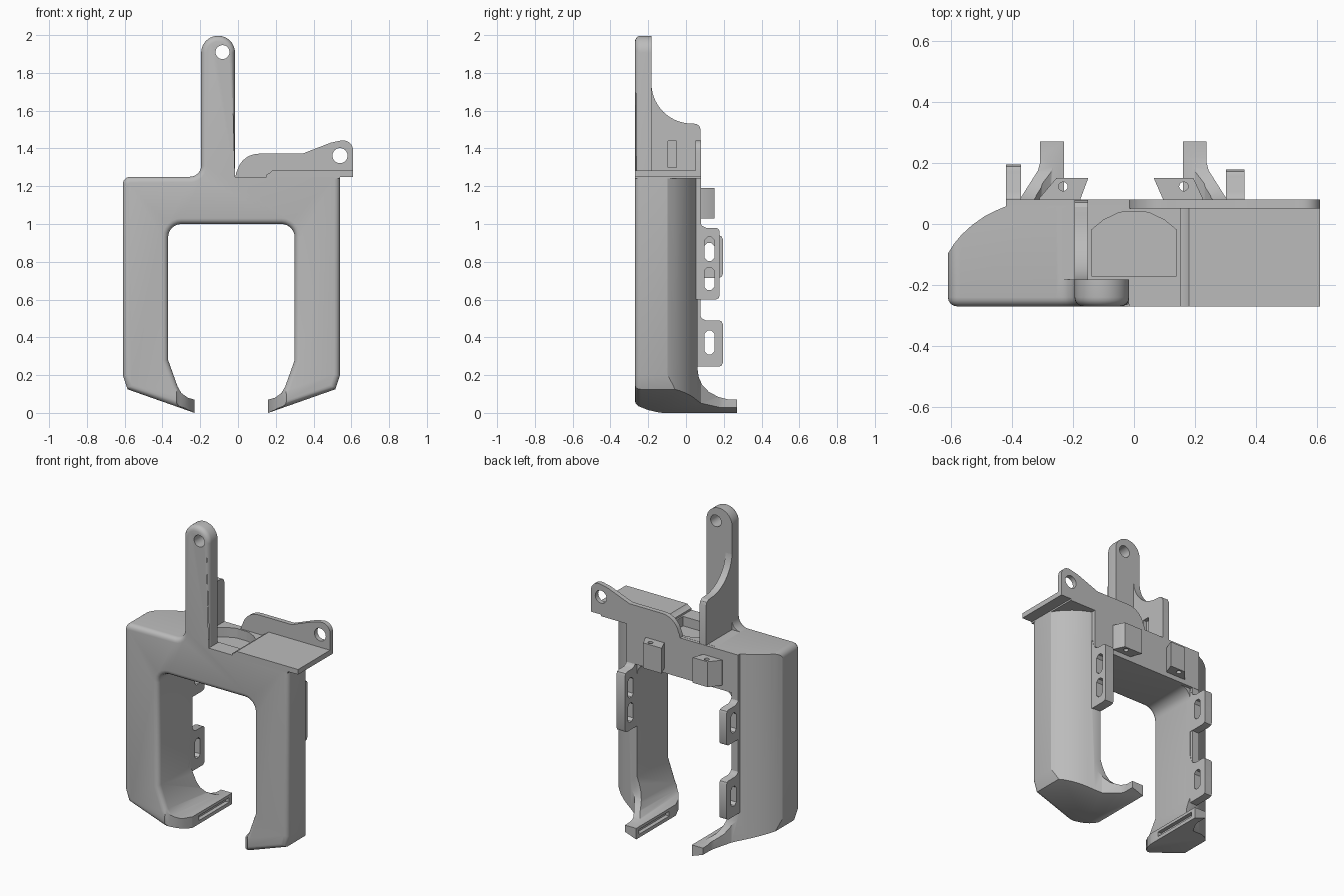
import bpy, bmesh, math

if "Cube" in bpy.data.objects:
    bpy.data.objects.remove(bpy.data.objects["Cube"])

grey = bpy.data.materials.new("plain grey")
grey.diffuse_color = (0.5, 0.5, 0.5, 1)
grey.use_nodes = True
grey.node_tree.nodes["Principled BSDF"].inputs["Base Color"].default_value = grey.diffuse_color
CX = -0.035                                   # symmetry line of the two legs


def flip(x):
    return 2 * CX - x


def arc(cx, cy, r, a0, a1, n=8):
    return [(cx + r * math.cos(math.radians(a0 + (a1 - a0) * i / n)),
             cy + r * math.sin(math.radians(a0 + (a1 - a0) * i / n))) for i in range(n + 1)]


def prism(name, pts, axis, a, b, round_front=0):
    """Extrude a flat outline along an axis from a to b."""
    place = {"x": lambda p, t: (t, p[0], p[1]),
             "y": lambda p, t: (p[0], t, p[1]),
             "z": lambda p, t: (p[0], p[1], t)}[axis]
    bm = bmesh.new()
    lo = [bm.verts.new(place(p, a)) for p in pts]
    hi = [bm.verts.new(place(p, b)) for p in pts]
    bm.faces.new(lo)
    bm.faces.new(hi)
    for i in range(len(pts)):
        j = (i + 1) % len(pts)
        bm.faces.new((lo[i], lo[j], hi[j], hi[i]))
    bmesh.ops.recalc_face_normals(bm, faces=bm.faces)
    if round_front:
        edges = []
        for e in bm.edges:
            m = (e.verts[0].co + e.verts[1].co) / 2
            front = all(abs(v.co.y - a) < 1e-5 for v in e.verts)
            if front and not (m.x > 0 and m.z > 1.24):
                edges.append(e)
        bmesh.ops.bevel(bm, geom=edges, offset=round_front, segments=4,
                        profile=0.5, affect='EDGES', clamp_overlap=True)
    me = bpy.data.meshes.new(name)
    bm.to_mesh(me)
    bm.free()
    me.materials.append(grey)
    ob = bpy.data.objects.new(name, me)
    bpy.context.collection.objects.link(ob)
    return ob


def combine(ob, tool, op='DIFFERENCE'):
    m = ob.modifiers.new("combine", 'BOOLEAN')
    m.operation, m.object, m.solver = op, tool, 'EXACT'
    bpy.context.view_layer.objects.active = ob
    bpy.ops.object.modifier_apply(modifier=m.name)
    bpy.data.objects.remove(tool)


def box(name, x0, x1, y0, y1, z0, z1):
    return prism(name, [(x0, y0), (x1, y0), (x1, y1), (x0, y1)], "z", z0, z1)


# Frame: front outline with both legs and the mast, rounded on the front edge
outline = [(-0.23, 0), (-0.585, 0.125), (-0.61, 0.2)]
outline += arc(-0.57, 1.21, 0.04, 180, 90, 6)
outline += arc(-0.255, 1.31, 0.06, 270, 360, 6)
outline += arc(-0.1055, 1.907, 0.0895, 180, 0, 20)
outline += [(-0.016, 1.25), (0.54, 1.25), (0.54, 0.2), (0.515, 0.125), (0.16, 0),
            (0.16, 0.07), (0.195, 0.08), (0.23, 0.105), (0.25, 0.14), (0.3, 0.28)]
outline += arc(0.23, 0.93, 0.07, 0, 90, 6) + arc(-0.3, 0.93, 0.07, 90, 180, 6)
outline += [(-0.37, 0.28), (-0.32, 0.14), (-0.3, 0.105), (-0.265, 0.08), (-0.23, 0.07)]
frame = prism("frame", outline, "y", -0.27, 0.3, 0.03)

# Side outline: mast, leg depth and the toe sweeping back
side = [(-0.3, 2.1), (-0.3, 0.08), (-0.27, 0.055), (-0.25, 0.035), (-0.2, 0.015),
        (-0.13, -0.001), (0.27, -0.001), (0.27, 0.07), (0.22, 0.072), (0.17, 0.085),
        (0.12, 0.112), (0.085, 0.15), (0.067, 0.19), (0.06, 0.24), (0.06, 1.3),
        (-0.182, 1.3), (-0.182, 2.1)]
# above the shoulders only the mast remains, so the outline may step at 1.3
side[-3:-1] = [(0.06, 1.251), (-0.182, 1.251)]
combine(frame, prism("side_tool", side, "x", -0.8, 0.8), 'INTERSECT')

# Plan outline: curved outer backs of the legs, narrow toes
half = [(-0.66, -0.3), (-0.66, -0.18), (-0.612, -0.1), (-0.59, -0.065), (-0.565, -0.035),
        (-0.53, -0.003), (-0.49, 0.025), (-0.45, 0.045), (-0.415, 0.06), (-0.375, 0.08),
        (-0.315, 0.175), (-0.308, 0.2), (-0.308, 0.32)]
plan = half + [(flip(x), y) for x, y in reversed(half)]
combine(frame, prism("plan_tool", plan, "z", -0.1, 2.2), 'INTERSECT')

# Rounded front inner corners of the toes
toe = [(-0.345, -0.3), (-0.32, -0.26), (-0.28, -0.225), (-0.25, -0.18), (-0.232, -0.13),
       (-0.2, -0.05)]
toe += [(flip(x), y) for x, y in reversed(toe)]
combine(frame, prism("toe_tool", toe, "z", -0.1, 0.3))

# Slots in the toe ends
for s, x in ((1, -0.23), (-1, 0.16)):
    a, b = sorted((x - s * 0.025, x + s * 0.03))
    combine(frame, box("slot_tool", a, b, -0.06, 0.24, 0.022, 0.052))

# Mast hole and the arched tray in the top of the bridge
combine(frame, prism("hole_tool", arc(-0.082, 1.91, 0.037, 0, 345, 23), "y", -0.4, 0.1))
tray = [(-0.14, -0.17), (0.14, -0.17), (0.14, -0.02), (0.1, 0.013), (0.05, 0.037),
        (0, 0.045), (-0.05, 0.037), (-0.1, 0.013), (-0.14, -0.02)]
combine(frame, prism("tray_tool", tray, "z", 1.19, 1.4))

# Gusset behind the mast, with a shallow notch on its inner side
gusset_pts = [(-0.2, 1.23), (-0.2, 1.76)] + arc(0.03, 1.745, 0.213, 180, 270, 14)
gusset_pts += [(0.055, 1.53), (0.07, 1.52), (0.078, 1.5), (0.078, 1.23)]
gusset = prism("mast_gusset", gusset_pts, "x", -0.195, -0.15)
combine(gusset, box("notch_tool", -0.175, -0.1, -0.095, -0.05, 1.3, 1.44))

# Top plate with its lip
prism("top_plate", [(0.15, 1.24), (0.15, 1.262), (0.165, 1.268), (0.18, 1.282), (0.61, 1.282),
                    (0.61, 1.25), (0.54, 1.25), (0.54, 1.24)], "y", -0.27, 0.08)

# Rear wall with a lever eye
wall = [(-0.016, 1.24), (-0.01, 1.27)] + arc(0.11, 1.255, 0.117, 165, 90, 8)
wall += [(0.34, 1.372), (0.49, 1.43)] + arc(0.555, 1.388, 0.055, 105, 0, 8)
wall += [(0.61, 1.25), (0.54, 1.25), (0.54, 1.24)]
rear_wall = prism("rear_wall", wall, "y", 0.05, 0.08)
combine(rear_wall, prism("eye_tool", arc(0.54, 1.362, 0.04, 0, 345, 23), "y", 0, 0.2))

# Back plate over the bridge and the strip down the left leg
box("back_plate", -0.42, 0.36, 0.04, 0.08, 1.0, 1.25)
box("left_strip", -0.42, -0.372, 0.03, 0.078, 0.25, 1.01)


# Side tabs with rounded slots
def tab(name, x0, x1, y1, z0, z1, slots):
    pts = [(0.03, z0), (y1 - 0.02, z0), (y1 - 0.006, z0 + 0.006), (y1, z0 + 0.02),
           (y1, z1 - 0.02), (y1 - 0.006, z1 - 0.006), (y1 - 0.02, z1), (0.105, z1),
           (0.085, z1 + 0.01), (0.068, z1 + 0.035), (0.06, z1 + 0.07), (0.03, z1 + 0.07)]
    ob = prism(name, pts, "x", x0, x1)
    for a, b in slots:
        y0, y2, c = 0.097, 0.15, 0.016
        hole = [(y0 + c, a), (y2 - c, a), (y2, a + c), (y2, b - c),
                (y2 - c, b), (y0 + c, b), (y0, b - c), (y0, a + c)]
        combine(ob, prism("slot_tool", hole, "x", x0 - 0.1, x1 + 0.1))


tab("right_tab", 0.302, 0.362, 0.178, 0.6, 0.98, [(0.65, 0.77), (0.805, 0.93)])
tab("left_lower_tab", -0.42, -0.37, 0.195, 0.245, 0.49, [(0.31, 0.435)])
tab("left_upper_tab", -0.42, -0.37, 0.195, 0.715, 0.94, [(0.775, 0.9)])

# Two hinge lugs on the back plate
lugs = {"left_lug": ([(-0.31, 0.07), (-0.31, 0.085), (-0.255, 0.15), (-0.15, 0.15), (-0.18, 0.07)],
                     -0.232),
        "right_lug": ([(0.225, 0.07), (0.225, 0.085), (0.195, 0.15), (0.065, 0.15), (0.1, 0.07)],
                      0.163)}
for name, (pts, hx) in lugs.items():
    lug = prism(name, pts, "z", 1.03, 1.19)
    combine(lug, prism("pin_tool", arc(hx, 0.123, 0.015, 0, 330, 11), "z", 0.9, 1.3))

# Smooth curved faces, keep hard edges
bpy.ops.object.select_all(action='DESELECT')
for ob in bpy.context.scene.objects:
    ob.select_set(True)
bpy.context.view_layer.objects.active = frame
bpy.ops.object.shade_smooth_by_angle(angle=math.radians(28))
